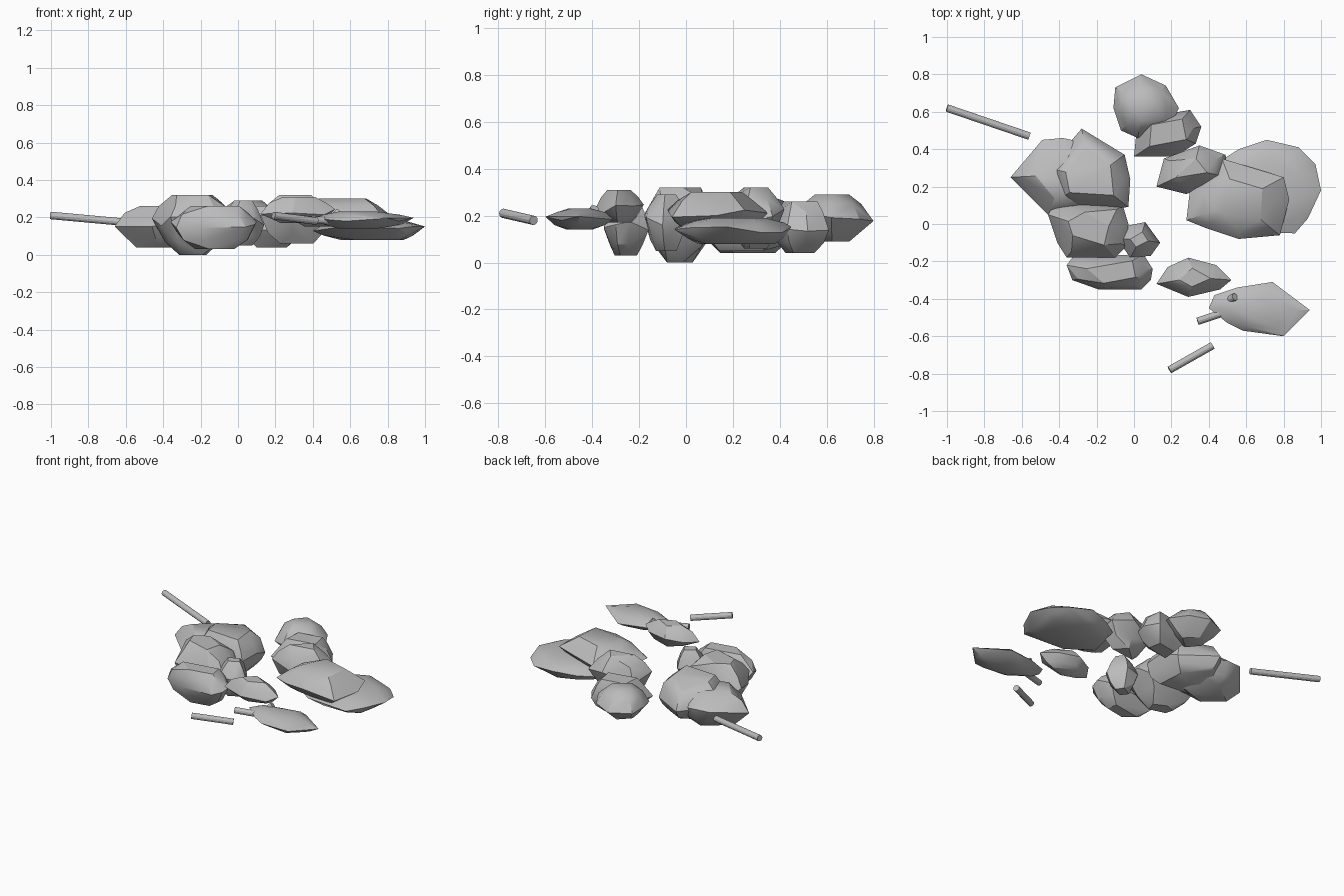
import bpy
import bmesh
import random
from mathutils import Vector

random.seed(4)
default_cube = bpy.data.objects.get("Cube")
if default_cube:
    bpy.data.objects.remove(default_cube)

# One plain stone grey for everything
stone_grey = bpy.data.materials.new("stone_grey")
stone_grey.use_nodes = True
GREY = (0.5, 0.5, 0.5, 1)
stone_grey.diffuse_color = GREY
stone_grey.node_tree.nodes["Principled BSDF"].inputs["Base Color"].default_value = GREY


def finish(name, bm):
    """Turn a bmesh into a named object with smooth shading and sharp edges."""
    mesh = bpy.data.meshes.new(name)
    bm.to_mesh(mesh)
    bm.free()
    obj = bpy.data.objects.new(name, mesh)
    bpy.context.collection.objects.link(obj)
    mesh.materials.append(stone_grey)
    bpy.ops.object.select_all(action="DESELECT")
    obj.select_set(True)
    bpy.context.view_layer.objects.active = obj
    bpy.ops.object.shade_smooth_by_angle(angle=0.5)
    return obj


def rock(name, outline, bottom, middle, top, crown=0.45, foot=0.45):
    """Faceted boulder: hull of an outline (in hundredths), shoulders and crests."""
    points = [Vector((x, y, 0)) / 100 for x, y in outline]
    centre = sum(points, Vector()) / len(points)
    wobble = (top - bottom) * 0.12
    bm = bmesh.new()
    for index, point in enumerate(points):
        spread = point - centre
        bm.verts.new(point + Vector((0, 0, middle + random.uniform(-wobble, wobble))))
        # Alternate points sit exactly on the top and bottom levels
        fade = 0.75 if index % 2 else 1
        for level, scale in ((top, crown), (bottom, foot)):
            rise = level - middle
            for size, height in ((scale, fade), (scale * 0.5 + 0.5, 0.6)):
                ring = centre + spread * size * random.uniform(0.88, 1.1)
                ring.z = middle + rise * height
                bm.verts.new(ring)
    hull = bmesh.ops.convex_hull(bm, input=bm.verts)
    unused = {v for v in hull["geom_interior"] if isinstance(v, bmesh.types.BMVert)}
    bmesh.ops.delete(bm, geom=list(unused), context="VERTS")
    bmesh.ops.recalc_face_normals(bm, faces=bm.faces)
    return finish(name, bm)


def stick(name, start, end, radius=0.02):
    """Straight round stick between two points."""
    start, end = Vector(start), Vector(end)
    axis = end - start
    bm = bmesh.new()
    bmesh.ops.create_cone(bm, cap_ends=True, segments=12, radius1=radius,
                          radius2=radius, depth=axis.length)
    bm.transform(axis.to_track_quat("Z", "Y").to_matrix().to_4x4())
    bmesh.ops.translate(bm, verts=bm.verts, vec=(start + end) / 2)
    return finish(name, bm)


# Boulders at the back
rock("back_boulder", [(4, 80), (17, 74), (24, 62), (20, 53), (2, 46),
                      (-7, 50), (-11, 62), (-10, 73)], 0.09, 0.19, 0.29)
rock("back_inner_boulder", [(2, 56), (13, 58), (30, 61), (36, 52), (33, 43),
                            (22, 36), (0, 36)], 0.04, 0.15, 0.26, 0.6, 0.5)

# Flat slabs and their neighbour on the left
rock("slab_neighbour", [(12, 20), (16, 35), (35, 42), (49, 37), (50, 25),
                        (28, 16)], 0.06, 0.2, 0.32)
rock("upper_slab", [(28, 2), (30, 19), (47, 35), (62, 30), (80, 25),
                    (83, 13), (78, -6), (56, -8), (38, -2)], 0.15, 0.21, 0.3, 0.5, 0.7)
rock("lower_slab", [(45, 33), (56, 40), (71, 45), (88, 41), (97, 32), (100, 18),
                    (93, 3), (86, -5), (56, -4), (40, 10)], 0.08, 0.14, 0.19, 0.6, 0.65)

# Boulders on the right, the outer two run together
rock("outer_boulder", [(-66, 25), (-49, 45), (-38, 46), (-20, 42), (-15, 15),
                       (-28, 7), (-46, 5)], 0.04, 0.17, 0.26, 0.55, 0.6)
rock("inner_boulder", [(-46, 30), (-28, 51), (-5, 37), (-2, 24), (-3, 9),
                       (-30, 8), (-42, 12)], 0.05, 0.17, 0.3, 0.6, 0.7)
rock("central_boulder", [(-46, 5), (-43, 10), (-28, 13), (-6, 10), (-3, 0),
                         (-4, -12), (-10, -18), (-36, -18), (-41, -10)],
     0, 0.17, 0.32, 0.55, 0.35)
rock("small_boulder", [(-9, -8), (-4, -1), (6, 1), (9, -5), (14, -10),
                       (9, -17), (-2, -18)], 0.05, 0.17, 0.29)
rock("front_boulder", [(-36, -22), (-33, -18), (5, -16), (10, -24), (9, -30),
                       (4, -35), (-19, -35), (-33, -30)], 0.03, 0.15, 0.26, 0.6, 0.5)

# Loose stones at the front
rock("front_stone", [(12, -32), (18, -23), (29, -18), (44, -22), (52, -30),
                     (46, -35), (29, -39)], 0.17, 0.23, 0.31)
rock("flat_front_stone", [(40, -45), (43, -38), (55, -34), (74, -31), (77, -36),
                          (94, -46), (86, -53), (80, -60), (58, -57), (50, -53)],
     0.14, 0.19, 0.23)

# Scattered sticks
stick("long_stick", (-1, 0.62, 0.21), (-0.56, 0.47, 0.17))
stick("front_stick", (0.19, -0.78, 0.21), (0.42, -0.65, 0.18))
stick("wedged_stick", (0.34, -0.52, 0.19), (0.52, -0.46, 0.18))
stick("stick_stub", (0.5, -0.41, 0.19), (0.54, -0.39, 0.23))
